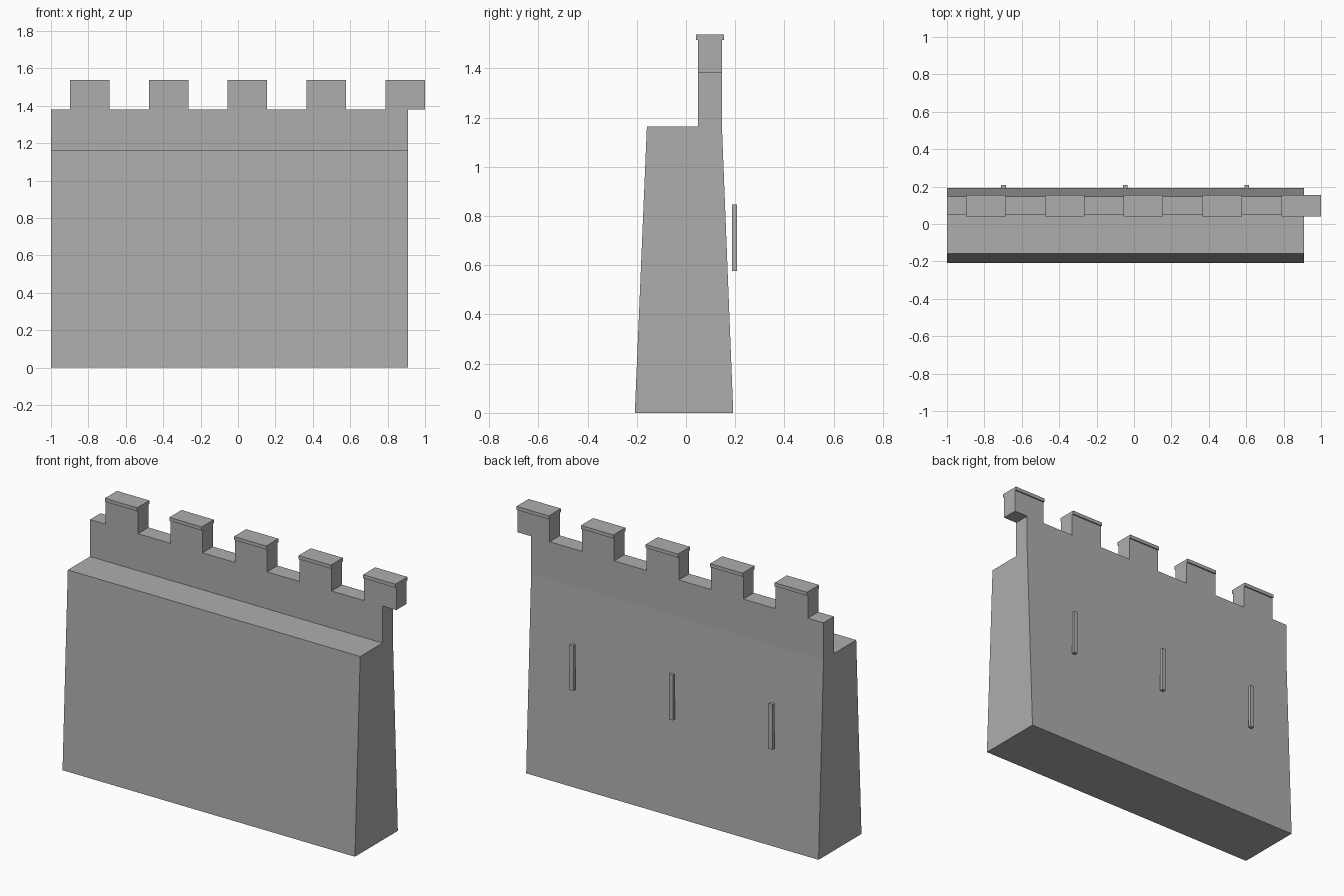
import bpy
import bmesh

if "Cube" in bpy.data.objects:
    bpy.data.objects.remove(bpy.data.objects["Cube"])

stone = bpy.data.materials.new("grey stone")
stone.diffuse_color = (0.42, 0.42, 0.42, 1)
stone.use_nodes = True
stone.node_tree.nodes["Principled BSDF"].inputs["Base Color"].default_value = stone.diffuse_color


def prism(name, profile, x0, x1):
    """Extrude a closed (y, z) profile along x."""
    bm = bmesh.new()
    face = bm.faces.new([bm.verts.new((x0, y, z)) for y, z in profile])
    new = bmesh.ops.extrude_face_region(bm, geom=[face])["geom"]
    bmesh.ops.translate(bm, vec=(x1 - x0, 0, 0),
                        verts=[v for v in new if isinstance(v, bmesh.types.BMVert)])
    bmesh.ops.recalc_face_normals(bm, faces=bm.faces)
    mesh = bpy.data.meshes.new(name)
    bm.to_mesh(mesh)
    bm.free()
    mesh.materials.append(stone)
    obj = bpy.data.objects.new(name, mesh)
    bpy.context.collection.objects.link(obj)
    return obj


def box(name, x, y, z):
    return prism(name, [(y[0], z[0]), (y[1], z[0]), (y[1], z[1]), (y[0], z[1])], *x)


# Battered wall with walkway and rear parapet in one profile
prism("wall", [(-0.208, 0), (0.192, 0), (0.146, 1.163), (0.146, 1.381),
               (0.049, 1.381), (0.049, 1.163), (-0.159, 1.163)], -1.0, 0.909)

# Merlons with thin cap stones; the last one overhangs the wall end
for i in range(5):
    x0 = -0.898 + i * 0.4215
    x = (x0, x0 + 0.211)
    box(f"merlon_{i + 1}", x, (0.049, 0.146), (1.381, 1.516))
    box(f"merlon_cap_{i + 1}", x, (0.041, 0.154), (1.516, 1.537))

# Narrow arrow slit bars standing just off the sloping rear face
for i in range(3):
    x0 = -0.71 + i * 0.65
    box(f"arrow_slit_{i + 1}", (x0, x0 + 0.025), (0.187, 0.208), (0.577, 0.846))
